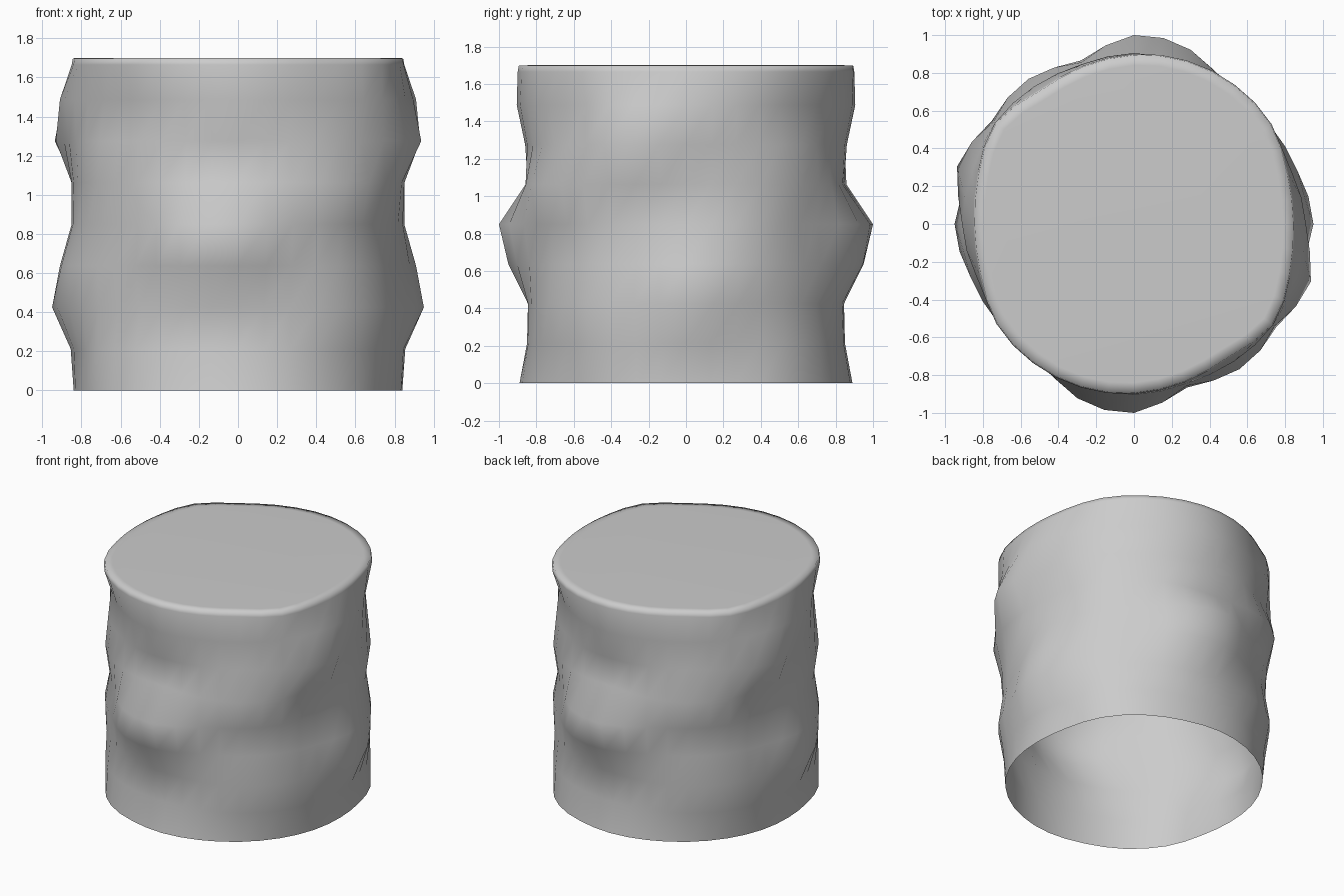
import bpy, bmesh, math

if "Cube" in bpy.data.objects:
    bpy.data.objects.remove(bpy.data.objects["Cube"])

SEGMENTS = 40
HEIGHT = 1.7

# Radius profile: one row per height level, one column per 18 degrees of a half turn.
# The second half turn repeats the first (two-fold symmetry).
ROWS = [
    [.84, .85, .89, .90, .89, .89, .88, .87, .86, .85],
    [.855, .85, .89, .88, .86, .85, .86, .87, .88, .86],
    [.95, .91, .88, .86, .85, .845, .87, .91, .91, .90],
    [.91, .91, .89, .89, .95, .95, .88, .88, .88, .87],
    [.85, .86, .86, .87, .97, 1.0, .91, .90, .89, .86],
    [.85, .86, .89, .88, .86, .845, .90, .95, .93, .88],
    [.89, .87, .87, .86, .86, .86, .86, .87, .92, .985],
    [.91, .88, .85, .86, .89, .905, .89, .90, .91, .90],
    [.85, .86, .90, .91, .91, .90, .88, .87, .91, .87],
]


def radius(row, i):
    """Smoothly interpolated radius of a row at segment i."""
    t = i * 20 / SEGMENTS
    k, f = int(t), t - int(t)
    a, b, c, d = (row[(k + j) % 10] for j in (-1, 0, 1, 2))
    return b + 0.5 * f * (c - a + f * (2*a - 5*b + 4*c - d + f * (3*(b - c) + d - a)))


def add_ring(bm, row, z, inset=0.0):
    ring = []
    for i in range(SEGMENTS):
        a = 2 * math.pi * i / SEGMENTS
        r = radius(row, i) - inset
        ring.append(bm.verts.new((r * math.cos(a), r * math.sin(a), z)))
    return ring


bm = bmesh.new()

# Lumpy side wall, open at the bottom
step = HEIGHT / 8
rings = [add_ring(bm, row, step * n) for n, row in enumerate(ROWS[:-1])]

# Softened top rim
rings.append(add_ring(bm, ROWS[-1], HEIGHT - 0.035))
rings.append(add_ring(bm, ROWS[-1], HEIGHT - 0.002, 0.006))
rings.append(add_ring(bm, ROWS[-1], HEIGHT, 0.06))

for low, high in zip(rings, rings[1:]):
    for i in range(SEGMENTS):
        j = (i + 1) % SEGMENTS
        bm.faces.new((low[i], low[j], high[j], high[i]))

# Flat top
bm.faces.new(rings[-1])

for face in bm.faces:
    face.smooth = True

mesh = bpy.data.meshes.new("rock_column")
bm.to_mesh(mesh)
bm.free()
bpy.context.collection.objects.link(bpy.data.objects.new("rock_column", mesh))
